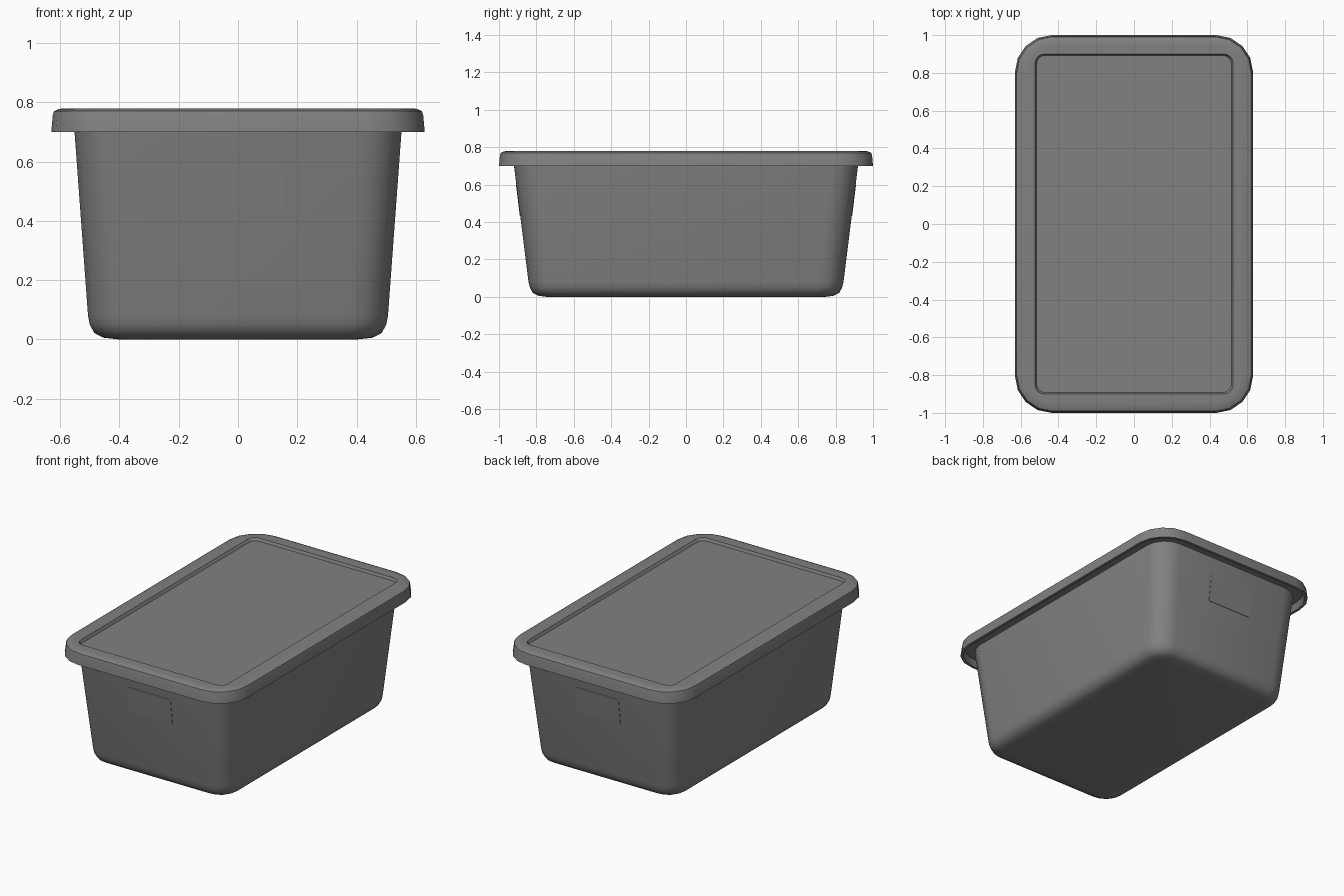
import bpy, bmesh, math

if "Cube" in bpy.data.objects:
    bpy.data.objects.remove(bpy.data.objects["Cube"])

def material(name, v):
    m = bpy.data.materials.new(name)
    m.diffuse_color = (v, v, v, 1)
    m.use_nodes = True
    m.node_tree.nodes["Principled BSDF"].inputs["Base Color"].default_value = m.diffuse_color
    return m

grey = material("grey plastic", 0.22)

def ring(bm, hx, hy, r, z, seg=4):
    """Rounded rectangle of vertices, half sizes hx, hy and corner radius r."""
    out = []
    for i, (sx, sy) in enumerate([(1, 1), (-1, 1), (-1, -1), (1, -1)]):
        for k in range(seg + 1):
            a = math.pi / 2 * (i + k / seg)
            out.append(bm.verts.new((sx * (hx - r) + r * math.cos(a),
                                     sy * (hy - r) + r * math.sin(a), z)))
    return out

def finish(bm, name, angle):
    bmesh.ops.recalc_face_normals(bm, faces=bm.faces)
    me = bpy.data.meshes.new(name)
    bm.to_mesh(me)
    bm.free()
    ob = bpy.data.objects.new(name, me)
    bpy.context.collection.objects.link(ob)
    me.materials.append(grey)
    bpy.ops.object.select_all(action='DESELECT')
    ob.select_set(True)
    bpy.context.view_layer.objects.active = ob
    bpy.ops.object.shade_smooth_by_angle(angle=math.radians(angle))
    return ob

def loft(name, profile, angle=40):
    """Skin a stack of rounded rectangles and cap both ends."""
    bm = bmesh.new()
    rings = [ring(bm, *p) for p in profile]
    n = len(rings[0])
    for a, b in zip(rings, rings[1:]):
        for i in range(n):
            j = (i + 1) % n
            bm.faces.new((a[i], a[j], b[j], b[i]))
    bm.faces.new(rings[0])
    bm.faces.new(rings[-1])
    return finish(bm, name, angle)

# Tapered tub: rounded base, outer wall, rim, inner wall and floor
loft("tub", [
    (0.40, 0.745, 0.05, 0.00),
    (0.455, 0.79, 0.09, 0.006),
    (0.485, 0.82, 0.115, 0.022),
    (0.50, 0.835, 0.125, 0.05),
    (0.506, 0.842, 0.13, 0.08),
    (0.553, 0.922, 0.14, 0.72),
    (0.535, 0.904, 0.125, 0.72),
    (0.488, 0.824, 0.11, 0.08),
    (0.40, 0.745, 0.05, 0.02)])

# Overhanging lid: underside, hollow skirt, rounded shoulder, sunken panel
loft("lid", [
    (0.56, 0.93, 0.13, 0.74),
    (0.60, 0.97, 0.165, 0.74),
    (0.613, 0.983, 0.18, 0.70),
    (0.63, 1.00, 0.195, 0.70),
    (0.625, 0.995, 0.195, 0.755),
    (0.621, 0.991, 0.19, 0.77),
    (0.605, 0.975, 0.18, 0.778),
    (0.57, 0.945, 0.14, 0.78),
    (0.525, 0.90, 0.05, 0.78),
    (0.515, 0.893, 0.045, 0.762)])

# Shallow grip plates on both ends
for side, name in ((-1, "front_grip"), (1, "back_grip")):
    bm = bmesh.new()
    bmesh.ops.create_cube(bm, size=1)
    for v in bm.verts:
        top, out = v.co.z > 0, v.co.y > 0
        y = (0.909 if top else 0.889) - (0 if out else 0.008)
        v.co = (v.co.x * 0.31, side * y, 0.60 if top else 0.435)
    finish(bm, name, 30)
